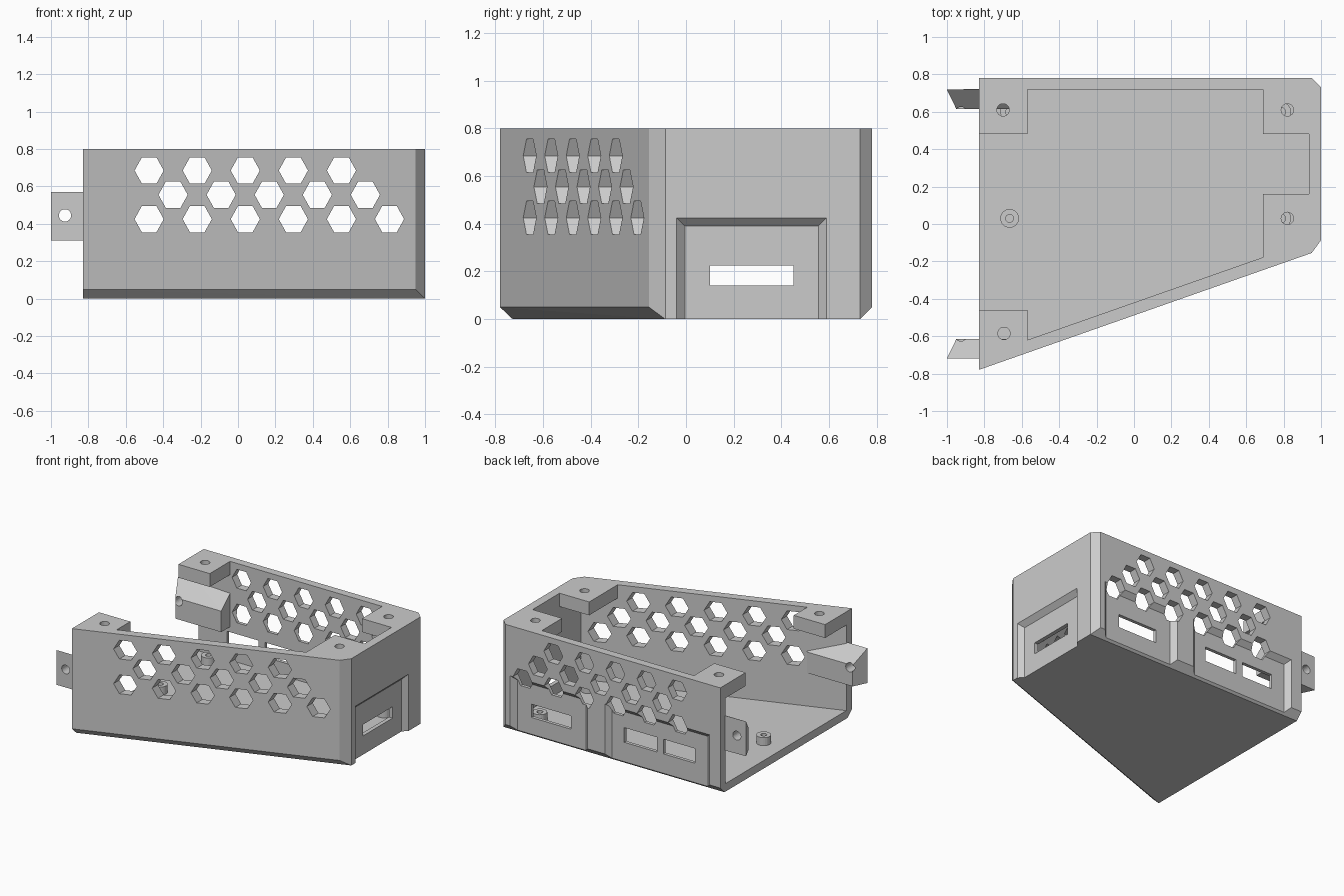
import bpy, bmesh, math
from mathutils import Matrix, Vector

cube = bpy.data.objects.get("Cube")
if cube:
    bpy.data.objects.remove(cube, do_unlink=True)

grey = bpy.data.materials.new("light grey plastic")
grey.use_nodes = True
colour = (0.6, 0.6, 0.6, 1)
grey.diffuse_color = colour
grey.node_tree.nodes["Principled BSDF"].inputs["Base Color"].default_value = colour


def hull(bm, points):
    """Add the convex solid spanned by the points."""
    verts = [bm.verts.new(p) for p in points]
    bmesh.ops.convex_hull(bm, input=verts)


def prism(bm, outline, z0, z1):
    """Add a vertical prism over any outline."""
    face = bm.faces.new([bm.verts.new((x, y, z0)) for x, y in outline])
    out = bmesh.ops.extrude_face_region(bm, geom=[face])
    top = [v for v in out["geom"] if isinstance(v, bmesh.types.BMVert)]
    bmesh.ops.translate(bm, verts=top, vec=(0, 0, z1 - z0))


def box(bm, x0, x1, y0, y1, z0, z1):
    hull(bm, [(x, y, z) for x in (x0, x1) for y in (y0, y1) for z in (z0, z1)])


def rod(bm, centre, radius, length, sides=24, along_y=False):
    turn = Matrix.Rotation(math.pi / 2, 4, "X") if along_y else Matrix()
    bmesh.ops.create_cone(bm, cap_ends=True, segments=sides, radius1=radius,
                          radius2=radius, depth=length,
                          matrix=Matrix.Translation(centre) @ turn)


def make(name, bm):
    bmesh.ops.dissolve_limit(bm, angle_limit=0.01, verts=bm.verts[:], edges=bm.edges[:])
    bmesh.ops.recalc_face_normals(bm, faces=bm.faces[:])
    mesh = bpy.data.meshes.new(name)
    bm.to_mesh(mesh)
    bm.free()
    mesh.materials.append(grey)
    obj = bpy.data.objects.new(name, mesh)
    bpy.context.scene.collection.objects.link(obj)
    return obj


def carve(obj, *cutters):
    """Subtract the cutters, bake the result and delete them."""
    for c in cutters:
        c.hide_render = True
        mod = obj.modifiers.new(c.name, "BOOLEAN")
        mod.operation, mod.solver, mod.object = "DIFFERENCE", "EXACT", c
    deps = bpy.context.evaluated_depsgraph_get()
    baked = bpy.data.meshes.new_from_object(obj.evaluated_get(deps))
    obj.modifiers.clear()
    obj.data = baked
    for c in cutters:
        bpy.data.objects.remove(c, do_unlink=True)


SLOPE = 0.351            # plan slope of the angled front wall
LEFT, TOP, BACK = -0.83, 0.8, 0.78


def front_inner(x):
    return -0.62 + SLOPE * (x + 0.57)


# Outer body: chamfered corners and chamfered lower front and back edges
outline = [(LEFT, BACK), (0.95, BACK), (1, 0.73), (1, -0.087), (0.95, -0.155), (LEFT, -BACK)]
base = [(LEFT, 0.73), (1, 0.73), (1, -0.087), (LEFT, -0.727)]
bm = bmesh.new()
hull(bm, [(x, y, 0) for x, y in base] + [(x, y, z) for x, y in outline for z in (0.05, TOP)])
shell = make("case_shell", bm)

# Inner cavity, open on the left end
bm = bmesh.new()
hull(bm, [(x, y, z) for z in (0.06, 0.7) for x, y in (
    (-1.1, 0.72), (0.935, 0.72), (0.935, front_inner(0.935)), (-1.1, front_inner(-1.1)))])
cavity = make("cavity_cutter", bm)

# Top opening, leaving four corner tabs
bm = bmesh.new()
prism(bm, [(-1.1, 0.48), (-0.57, 0.48), (-0.57, 0.72), (0.69, 0.72), (0.69, 0.48),
           (0.935, 0.48), (0.935, 0.16), (0.69, 0.16), (0.69, front_inner(0.69)),
           (-0.57, -0.62), (-0.57, -0.46), (-1.1, -0.46)], 0.6, 0.9)
opening = make("opening_cutter", bm)

# Splayed connector recesses in the back and right-hand walls
bm = bmesh.new()
for u0, u1, on_back in ((-0.74, 0.125, True), (0.27, 0.91, True), (-0.04, 0.59, False)):
    points = []
    for d in (-0.01, 0.035):
        for u in (u0 + d, u1 - d):
            for z in (-0.05, 0.425 - d):
                points.append((u, BACK - d, z) if on_back else (1 - d, u, z))
    hull(bm, points)
recesses = make("recess_cutter", bm)

# Connector slots
bm = bmesh.new()
for x0, x1, z0, z1 in ((0.43, 0.76, 0.14, 0.24), (-0.28, -0.01, 0.16, 0.27),
                       (-0.595, -0.335, 0.16, 0.27)):
    box(bm, x0, x1, 0.65, 0.9, z0, z1)
box(bm, 0.85, 1.1, 0.1, 0.45, 0.14, 0.225)
slots = make("slot_cutter", bm)

# Hexagonal vents running straight through the front and back walls
bm = bmesh.new()
for start, z, count in ((-0.475, 0.685, 5), (-0.347, 0.555, 5), (-0.475, 0.425, 6)):
    for i in range(count):
        ring = [(start + 0.257 * i + 0.078 * math.cos(k * math.pi / 3),
                 z + 0.081 * math.sin(k * math.pi / 3)) for k in range(6)]
        hull(bm, [(x, y, h) for x, h in ring for y in (-1, 1)])
vents = make("vent_cutter", bm)

# Screw holes in the corner tabs
bm = bmesh.new()
for x, y in ((-0.7, 0.61), (0.82, 0.61), (0.82, 0.03), (-0.695, -0.585)):
    rod(bm, (x, y, 0.75), 0.033, 0.3)
screws = make("screw_cutter", bm)

carve(shell, cavity, opening, recesses, slots, vents, screws)

# Mounting lugs at the open end, sloping down towards the middle
for name, side in (("front_lug", -1), ("back_lug", 1)):
    tail = -0.65 if side < 0 else 0.73
    plan = [(-1, side * 0.718), (LEFT, side * 0.718), (-0.57, tail),
            (-0.57, side * 0.615), (-0.95, side * 0.615)]
    bm = bmesh.new()
    hull(bm, [(x, y, z) for x, y in plan for z in (0.31, 0.57 - (0.718 - min(abs(y), 0.718)))])
    lug = make(name, bm)
    bm = bmesh.new()
    rod(bm, (-0.925, side * 0.67, 0.445), 0.033, 0.4, along_y=True)
    carve(lug, make("lug_hole_cutter", bm))

# Board standoffs on the floor
for i, (x, y) in enumerate(((-0.665, 0.03), (-0.665, 0.6), (0.79, 0.6), (0.79, 0.03))):
    bm = bmesh.new()
    rod(bm, (x, y, 0.085), 0.05, 0.07)
    post = make(f"standoff_{i + 1}", bm)
    bm = bmesh.new()
    rod(bm, (x, y, 0.11), 0.021, 0.1)
    carve(post, make("standoff_hole_cutter", bm))
